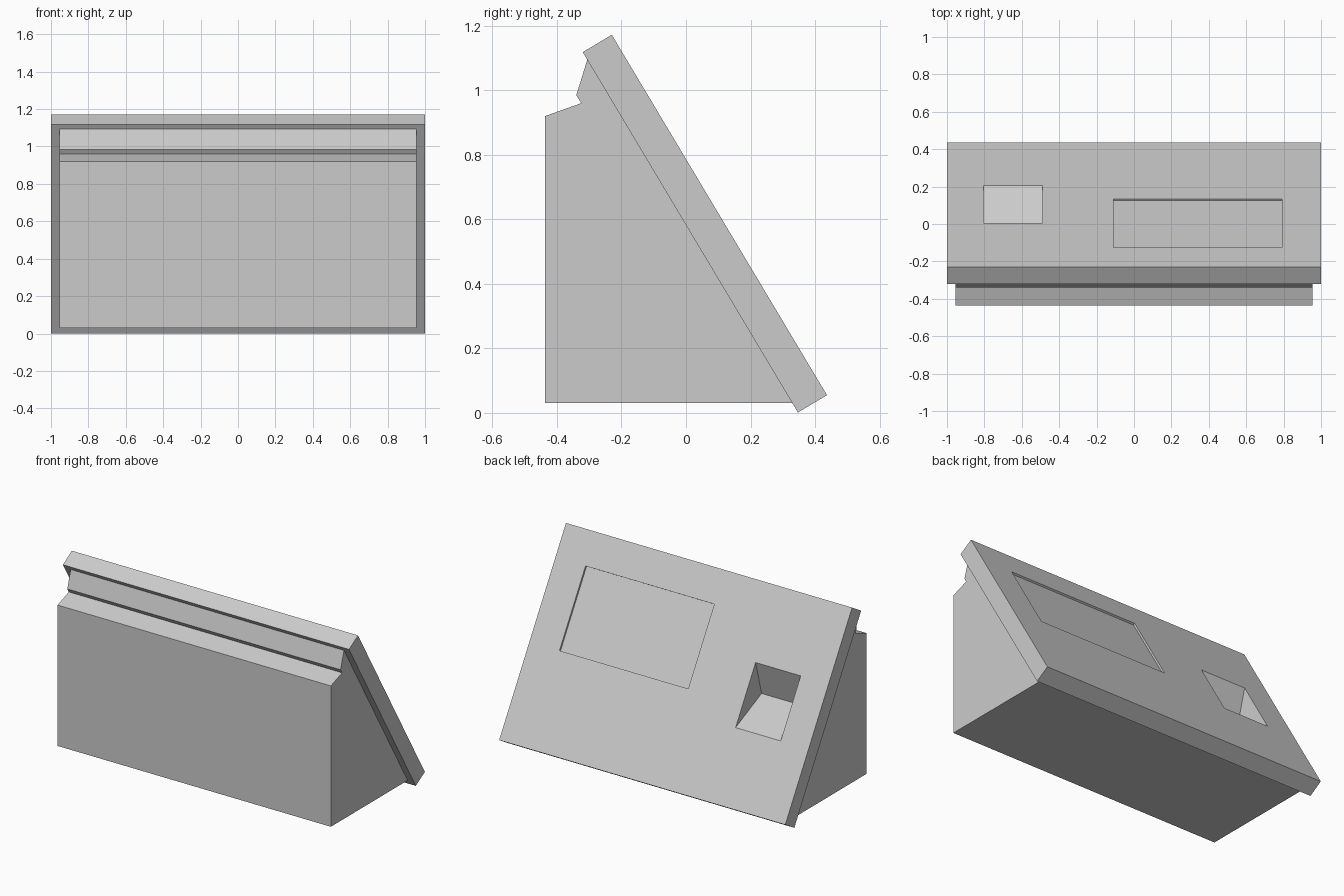
import bpy, bmesh
from mathutils import Vector

if "Cube" in bpy.data.objects:
    bpy.data.objects.remove(bpy.data.objects["Cube"])


def extrude_x(name, profile, x0, x1):
    """Prism: a (y, z) profile swept from x0 to x1."""
    bm = bmesh.new()
    face = bm.faces.new([bm.verts.new((x0, y, z)) for y, z in profile])
    swept = bmesh.ops.extrude_face_region(bm, geom=[face])["geom"]
    bmesh.ops.translate(bm, vec=(x1 - x0, 0, 0),
                        verts=[g for g in swept if isinstance(g, bmesh.types.BMVert)])
    bmesh.ops.recalc_face_normals(bm, faces=bm.faces)
    mesh = bpy.data.meshes.new(name)
    bm.to_mesh(mesh)
    bm.free()
    obj = bpy.data.objects.new(name, mesh)
    bpy.context.collection.objects.link(obj)
    return obj


def cut(obj, cutter):
    mod = obj.modifiers.new(cutter.name, "BOOLEAN")
    mod.operation = "DIFFERENCE"
    mod.solver = "EXACT"
    mod.object = cutter
    cutter.hide_render = True
    cutter.hide_set(True)


# Sloped panel: outer face runs from top to foot
top, foot = Vector((-0.23, 1.172)), Vector((0.437, 0.055))
slope = (foot - top).normalized()
normal = Vector((-slope.y, slope.x))
thickness = 0.105


def on_panel(y, height=0.0):
    """Point on the outer face at depth y, offset along its normal."""
    return top + slope * ((y - top.x) / slope.x) + normal * height


panel = extrude_x("sloped_panel", [top, foot, foot - normal * thickness,
                                   top - normal * thickness], -1, 1)

# Housing behind the panel, with the stepped notch along its top
housing = extrude_x("housing", [(-0.437, 0.03), (-0.437, 0.92), (-0.325, 0.96),
                                (-0.34, 0.985), (-0.306, 1.095), (0.330, 0.03)],
                    -0.955, 0.955)

# Shallow screen recess
screen = extrude_x("screen_cutter", [on_panel(-0.125, 0.1), on_panel(0.135, 0.1),
                                     on_panel(0.135, -0.012), on_panel(-0.125, -0.012)],
                   -0.11, 0.79)
cut(panel, screen)

# Wedge-shaped tray pocket reaching into the housing
pocket = extrude_x("pocket_cutter", [on_panel(0.005, 0.1), on_panel(0.205, 0.1),
                                     on_panel(0.205), (-0.055, 0.56), on_panel(0.005)],
                   -0.805, -0.49)
cut(panel, pocket)
cut(housing, pocket)
